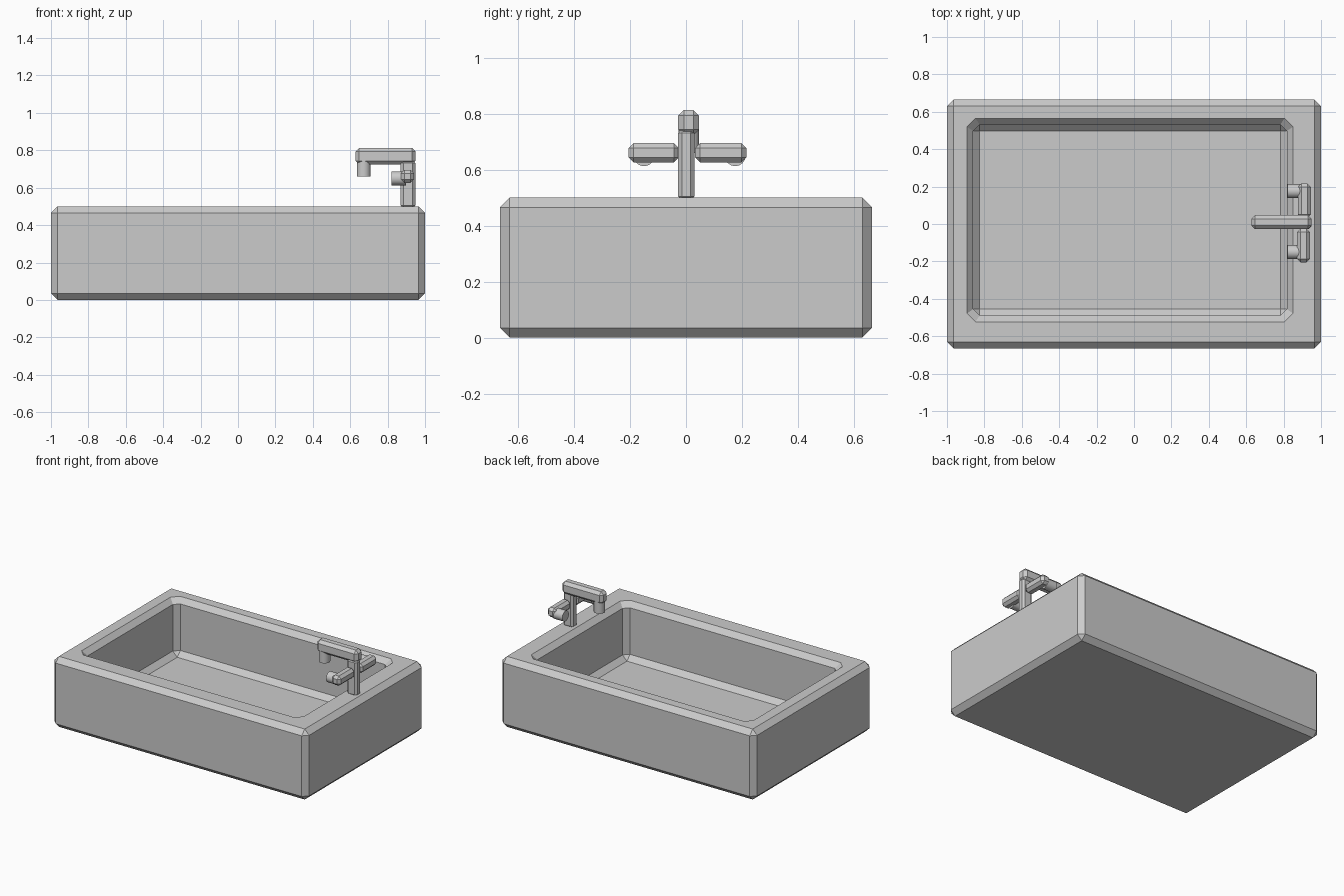
import bpy, bmesh, math
from mathutils import Matrix, Vector

if "Cube" in bpy.data.objects:
    bpy.data.objects.remove(bpy.data.objects["Cube"])


def add_object(name, bm):
    bmesh.ops.recalc_face_normals(bm, faces=bm.faces)
    mesh = bpy.data.meshes.new(name)
    bm.to_mesh(mesh)
    bm.free()
    ob = bpy.data.objects.new(name, mesh)
    bpy.context.collection.objects.link(ob)
    return ob


def chamfer_box(name, x, y, z, c):
    bm = bmesh.new()
    bmesh.ops.create_cube(bm, size=1)
    for v in bm.verts:
        v.co = Vector([a[0] + (t + 0.5) * (a[1] - a[0]) for a, t in zip((x, y, z), v.co)])
    bmesh.ops.bevel(bm, geom=bm.edges[:], offset=c, segments=1, affect='EDGES', profile=0.5)
    return add_object(name, bm)


def cylinder(name, centre, radius, depth, axis='Z'):
    bm = bmesh.new()
    rot = Matrix.Rotation(math.pi / 2, 4, 'Y') if axis == 'X' else Matrix()
    bmesh.ops.create_cone(bm, cap_ends=True, segments=32, radius1=radius, radius2=radius,
                          depth=depth, matrix=Matrix.Translation(centre) @ rot)
    ob = add_object(name, bm)
    bpy.ops.object.select_all(action='DESELECT')
    ob.select_set(True)
    bpy.context.view_layer.objects.active = ob
    bpy.ops.object.shade_smooth_by_angle(angle=math.radians(40))
    return ob


def ring(bm, x0, x1, y0, y1, z, c):
    # rectangle with cut corners
    pts = [(x0 + c, y0), (x1 - c, y0), (x1, y0 + c), (x1, y1 - c),
           (x1 - c, y1), (x0 + c, y1), (x0, y1 - c), (x0, y0 + c)]
    return [bm.verts.new((px, py, z)) for px, py in pts]


# basin: outer shell, rim and hollow as one chain of rings
B = 0.035
Y = 0.665
bm = bmesh.new()
rings = [ring(bm, *r) for r in (
    (-1 + B, 1 - B, -Y + B, Y - B, 0, 0),
    (-1, 1, -Y, Y, B, B),
    (-1, 1, -Y, Y, 0.5 - B, B),
    (-1 + B, 1 - B, -Y + B, Y - B, 0.5, 0),
    (-0.893, 0.85, -0.523, 0.565, 0.5, 0.045),
    (-0.86, 0.817, -0.49, 0.532, 0.465, B),
    (-0.86, 0.817, -0.49, 0.532, 0.135, B),
    (-0.825, 0.782, -0.455, 0.497, 0.1, 0))]
for a, b in zip(rings, rings[1:]):
    for i in range(8):
        j = (i + 1) % 8
        bm.faces.new((a[i], a[j], b[j], b[i]))
bm.faces.new(rings[0])
bm.faces.new(rings[-1])
bmesh.ops.remove_doubles(bm, verts=bm.verts[:], dist=0.0005)
add_object("basin", bm)

# tap: column, spout and nozzle
chamfer_box("tap_column", (0.87, 0.948), (-0.028, 0.03), (0.49, 0.745), 0.014)
chamfer_box("tap_spout", (0.628, 0.95), (-0.028, 0.047), (0.724, 0.813), 0.02)
cylinder("tap_nozzle", (0.672, 0.01, 0.705), 0.037, 0.09)

# two handles with round knobs
for side, y0, y1, knob_y, dx in (("left", -0.205, -0.025, -0.15, 0.0),
                                 ("right", 0.032, 0.216, 0.176, 0.005)):
    chamfer_box(side + "_handle", (0.872 + dx, 0.94 + dx), (y0, y1), (0.626, 0.695), 0.018)
    cylinder(side + "_knob", (0.86, knob_y, 0.65), 0.037, 0.076, 'X')
